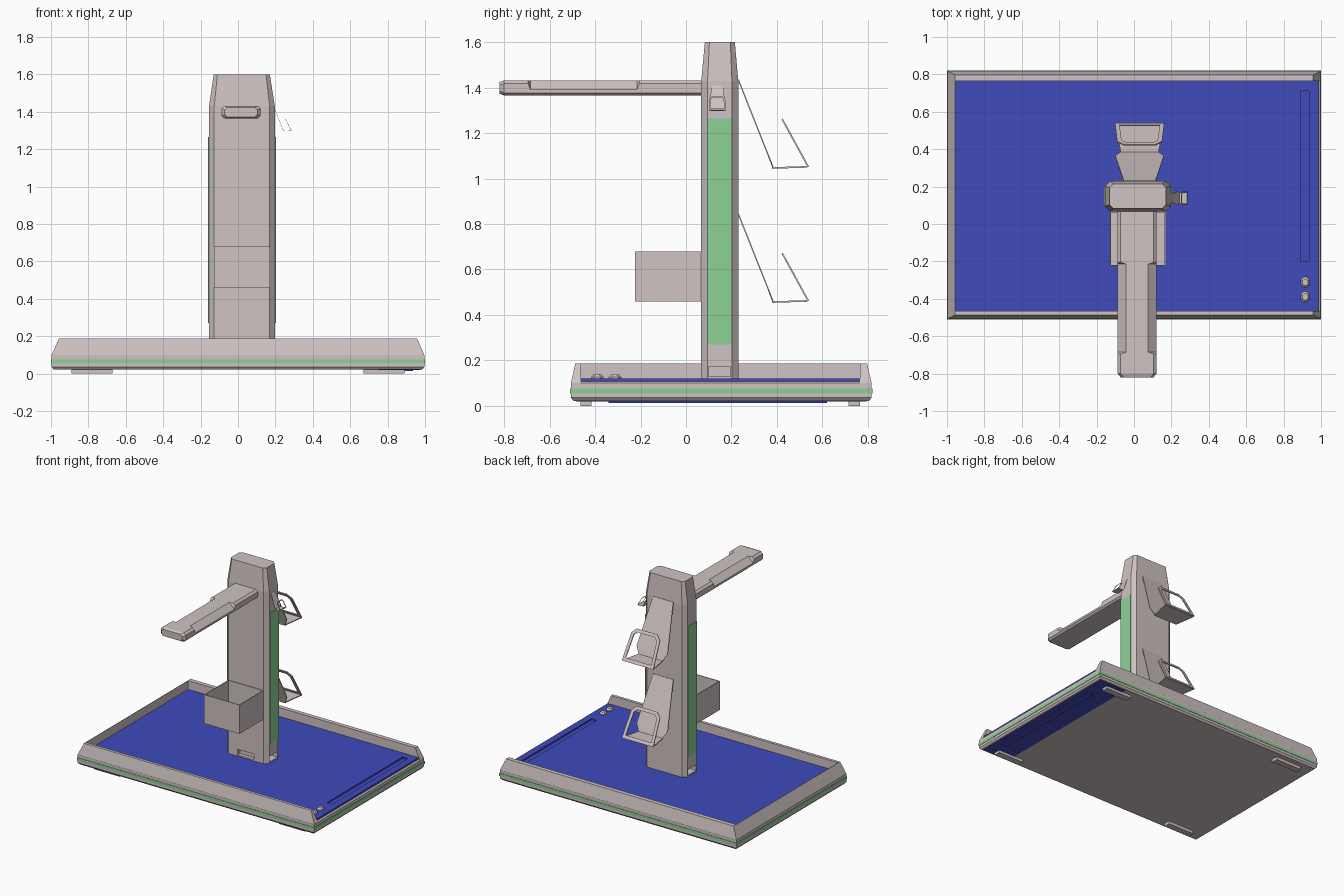
import bpy, bmesh, math
from mathutils import Vector, Matrix

if "Cube" in bpy.data.objects:
    bpy.data.objects.remove(bpy.data.objects["Cube"])


def material(name, rgb):
    m = bpy.data.materials.new(name)
    m.diffuse_color = (*rgb, 1)
    m.use_nodes = True
    m.node_tree.nodes["Principled BSDF"].inputs["Base Color"].default_value = m.diffuse_color
    return m


GREY = material("warm_grey", (0.62, 0.55, 0.54))
BLUE = material("blue", (0.05, 0.07, 0.50))
GREEN = material("green", (0.27, 0.64, 0.30))


def loft(name, rings, mat, cap_end=True, matrix=None):
    """Skin a stack of equal-length point rings and cap the ends."""
    bm = bmesh.new()
    vs = [[bm.verts.new(p) for p in r] for r in rings]
    n = len(rings[0])
    for a, b in zip(vs, vs[1:]):
        for i in range(n):
            j = (i + 1) % n
            bm.faces.new((a[i], a[j], b[j], b[i]))
    bm.faces.new(vs[0])
    if cap_end:
        bm.faces.new(vs[-1])
    if matrix:
        bm.transform(matrix)
    bmesh.ops.recalc_face_normals(bm, faces=bm.faces)
    me = bpy.data.meshes.new(name)
    bm.to_mesh(me)
    bm.free()
    me.materials.append(mat)
    ob = bpy.data.objects.new(name, me)
    bpy.context.collection.objects.link(ob)
    return ob


def rect(x0, x1, y0, y1, z):
    return [(x0, y0, z), (x1, y0, z), (x1, y1, z), (x0, y1, z)]


def octagon(x0, x1, y0, y1, z, c):
    return [(x0 + c, y0, z), (x1 - c, y0, z), (x1, y0 + c, z), (x1, y1 - c, z),
            (x1 - c, y1, z), (x0 + c, y1, z), (x0, y1 - c, z), (x0, y0 + c, z)]


def box(name, x0, x1, y0, y1, z0, z1, mat):
    return loft(name, [rect(x0, x1, y0, y1, z0), rect(x0, x1, y0, y1, z1)], mat)


def cut(target, name, *dims):
    cutter = box(name, *dims, target.data.materials[0])
    cutter.hide_render = True
    cutter.hide_viewport = True
    mod = target.modifiers.new(name, "BOOLEAN")
    mod.operation = "DIFFERENCE"
    mod.solver = "EXACT"
    mod.object = cutter


# Base slab with bevelled underside and a low sloped lip on the open right side
loft("base_slab", [rect(-0.985, 0.985, -0.495, 0.805, 0.022),
                   rect(-0.997, 0.997, -0.507, 0.817, 0.036),
                   rect(-0.997, 0.997, -0.507, 0.817, 0.10),
                   rect(-0.99, 0.987, -0.50, 0.81, 0.107)], GREY)
box("base_stripe", -1, 1, -0.51, 0.82, 0.055, 0.076, GREEN)


# U-shaped rim around left, front and back
def rim_ring(x, y0, y1, z):
    return [(x, y0, z), (-x, y0, z), (-x, y1, z), (x, y1, z),
            (x, 0.765, z), (-0.955, 0.765, z), (-0.955, -0.465, z), (x, -0.465, z)]


loft("base_rim", [rim_ring(0.997, -0.507, 0.817, 0.098),
                  rim_ring(0.958, -0.487, 0.797, 0.187)], GREY)

# Blue deck with a long groove, and two knobs
deck = box("deck", -0.957, 0.986, -0.467, 0.767, 0.10, 0.12, BLUE)
cut(deck, "groove_cutter", 0.89, 0.935, -0.20, 0.71, 0.109, 0.14)
for i, y in enumerate((-0.39, -0.312)):
    loft(f"knob_{i}", [octagon(0.893, 0.937, y - 0.028, y + 0.028, 0.118, 0.014),
                       octagon(0.893, 0.937, y - 0.028, y + 0.028, 0.126, 0.014),
                       octagon(0.901, 0.929, y - 0.018, y + 0.018, 0.137, 0.010)], GREY)

# Underside: blue end panel, long bar and feet
box("underside_panel", 0.75, 0.975, -0.485, 0.795, 0.019, 0.026, BLUE)
box("underside_bar", 0.885, 0.935, -0.34, 0.62, 0.013, 0.022, BLUE)
for sx in (-1, 1):
    for y in (-0.44, 0.74):
        xs = sorted((sx * 0.67, sx * 0.89))
        box("foot", *xs, y - 0.025, y + 0.025, 0, 0.024, GREY)

# Column with tapered head and cable openings at its foot
column = loft("column", [octagon(-0.155, 0.197, 0.067, 0.23, 0.11, 0.028),
                         octagon(-0.155, 0.197, 0.067, 0.23, 1.43, 0.028),
                         octagon(-0.13, 0.17, 0.083, 0.215, 1.60, 0.02)], GREY)
cut(column, "right_opening_cutter", 0.13, 0.25, 0.10, 0.195, 0.13, 0.172)
cut(column, "left_opening_cutter", -0.20, -0.10, 0.10, 0.195, 0.13, 0.172)
cut(column, "front_opening_cutter", -0.05, 0.09, 0.03, 0.095, 0.13, 0.172)
for x, name in ((-0.156, "left"), (0.198, "right")):
    box(name + "_side_panel", x - 0.004, x + 0.004, 0.095, 0.203, 0.27, 1.265, GREEN)


# Front arm: chamfered bar whose middle has wide sloped shoulders
def arm_ring(y, cx, cz, s=0.0):
    x0, x1, z0, z1 = -0.087 + s, 0.12 - s, 1.365 + s / 2, 1.432 - s / 2
    return [(x0 + 0.014, y, z0), (x1 - 0.014, y, z0), (x1, y, z0 + 0.012), (x1, y, z1 - cz),
            (x1 - cx, y, z1), (x0 + cx, y, z1), (x0, y, z1 - cz), (x0, y, z0 + 0.012)]


small, wide = (0.016, 0.014), (0.045, 0.04)
loft("arm", [arm_ring(0.09, *small), arm_ring(-0.205, *small), arm_ring(-0.215, *wide),
             arm_ring(-0.685, *wide), arm_ring(-0.695, *small), arm_ring(-0.80, *small),
             arm_ring(-0.82, *small, 0.016)], GREY)

# Open-topped tray on the column front
tray = loft("front_tray", [rect(-0.128, 0.17, -0.225, 0.066, 0.46),
                           rect(-0.128, 0.17, -0.225, 0.066, 0.68)], GREY, cap_end=False)
wall = tray.modifiers.new("wall", "SOLIDIFY")
wall.thickness = 0.008
wall.offset = -1


# Hook: hanging tapered plate, short shelf and a tilted frame (local y = outward)
def hook(name, matrix):
    t = 0.007

    def slab(a, b):  # each end: half width, y, z
        return [[(-w, y, z), (w, y, z), (w, y, z + t), (-w, y, z + t)] for w, y, z in (a, b)]

    top, bend, lip = (0.085, -0.003, 0), (0.13, 0.13, -0.335), (0.10, 0.15, -0.387)
    rings = slab(top, bend) + slab(lip, lip)[:1]
    rings = [[(x, y + (0.006 if k > 1 else 0), z - (t if k > 1 else 0))
              for k, (x, y, z) in enumerate(r)] for r in rings]
    loft(name + "_plate", rings, GREY, matrix=matrix)
    loft(name + "_shelf", slab((0.10, 0.148, -0.392), (0.13, 0.305, -0.387)), GREY, matrix=matrix)
    # frame in the tilted plane, u across and v up the slope
    foot, head = Vector((0, 0.305, -0.385)), Vector((0, 0.19, -0.175))
    up = (head - foot).normalized()
    out = Vector((0, up.z, -up.y))
    height = (head - foot).length

    def outline(d, c):
        w, h = 0.132 - d, height - d
        w2 = w - 0.012
        return [(-w, d), (w, d), (w2, h - c), (w2 - c, h), (-w2 + c, h), (-w2, h - c)]

    def lift(d, c, o):
        return [Vector((u, 0, 0)) + foot + up * v + out * o for u, v in outline(d, c)]

    loops = [lift(0, 0.035, 0), lift(0, 0.035, t), lift(0.024, 0.022, t), lift(0.024, 0.022, 0)]
    bm = bmesh.new()
    vs = [[bm.verts.new(matrix @ p) for p in r] for r in loops]
    for k in range(4):
        a, b = vs[k], vs[(k + 1) % 4]
        for i in range(6):
            j = (i + 1) % 6
            bm.faces.new((a[i], a[j], b[j], b[i]))
    bmesh.ops.recalc_face_normals(bm, faces=bm.faces)
    me = bpy.data.meshes.new(name + "_frame")
    bm.to_mesh(me)
    bm.free()
    me.materials.append(GREY)
    bpy.context.collection.objects.link(bpy.data.objects.new(name + "_frame", me))


# Two back hooks and a small copy on the right side
hook("upper_back_hook", Matrix.Translation((0.03, 0.23, 1.435)))
hook("lower_back_hook", Matrix.Translation((0.03, 0.23, 0.845)))
hook("small_side_hook", Matrix.Translation((0.198, 0.138, 1.41))
     @ Matrix.Rotation(-math.pi / 2, 4, "Z") @ Matrix.Scale(0.285, 4))
